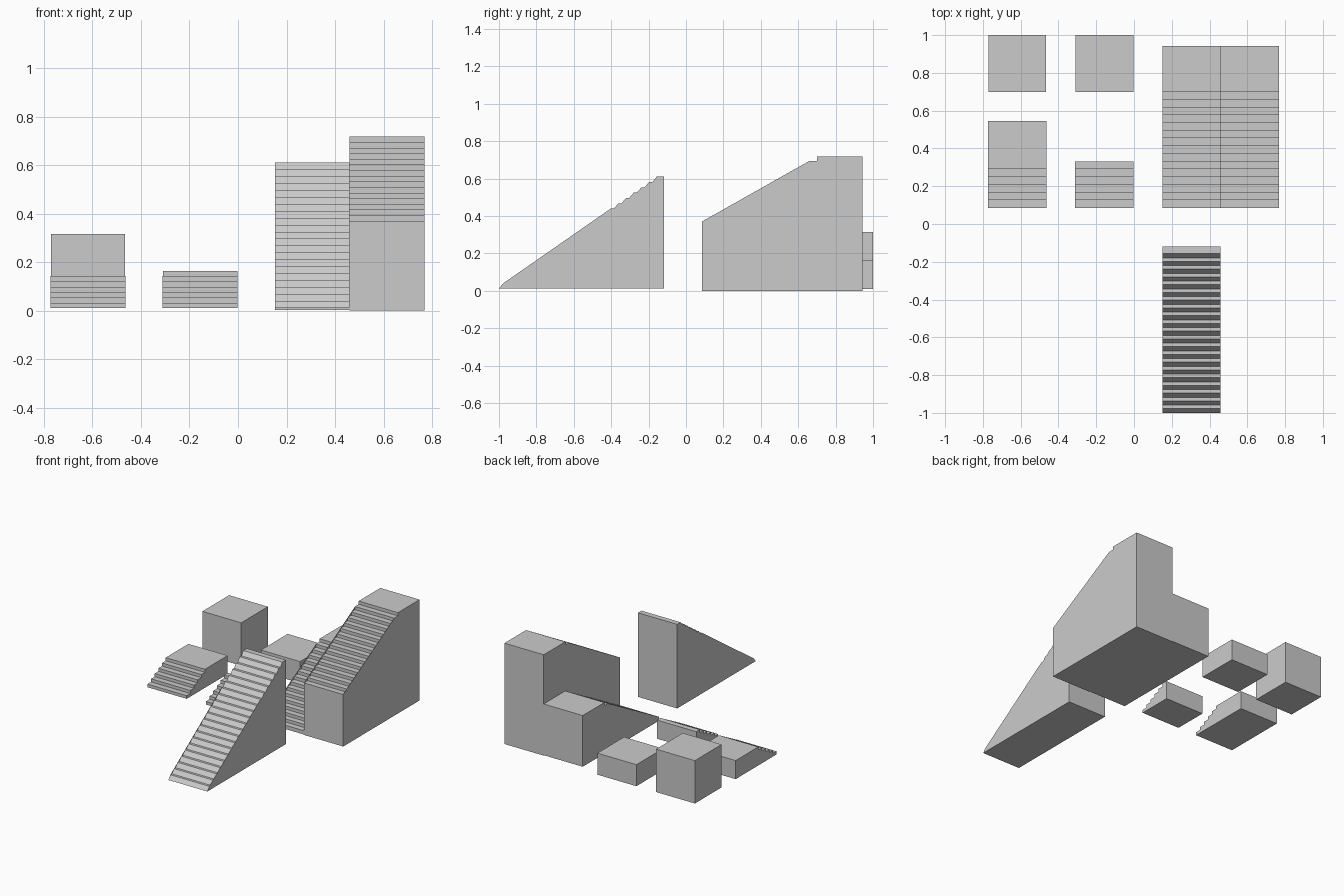
import bpy, bmesh

if "Cube" in bpy.data.objects:
    bpy.data.objects.remove(bpy.data.objects["Cube"])

grey = bpy.data.materials.new("plain_grey")
grey.diffuse_color = (0.6, 0.6, 0.6, 1)
grey.use_nodes = True
grey.node_tree.nodes["Principled BSDF"].inputs["Base Color"].default_value = grey.diffuse_color


def prism(name, x0, x1, path, side):
    """Sweep a closed (y, z) path across x, capped by its own side outline."""
    bm = bmesh.new()
    cache = {}

    def v(x, p):
        key = (x, round(p[0], 5), round(p[1], 5))
        if key not in cache:
            cache[key] = bm.verts.new((x, p[0], p[1]))
        return cache[key]

    for a, b in zip(path, path[1:] + path[:1]):
        bm.faces.new((v(x0, a), v(x0, b), v(x1, b), v(x1, a)))
    bm.faces.new([v(x0, p) for p in reversed(side)])
    bm.faces.new([v(x1, p) for p in side])
    bm.normal_update()
    # Wind every panel outwards: the first panel is the upright front
    if bm.faces[:][0].normal.y > 0:
        bmesh.ops.reverse_faces(bm, faces=bm.faces[:])
    # Side caps face away from the middle
    for f in bm.faces:
        f.normal_update()
        if abs(f.normal.x) > 0.9:
            mid = f.calc_center_median().x - (x0 + x1) / 2
            if f.normal.x * mid < 0:
                f.normal_flip()
    me = bpy.data.meshes.new(name)
    bm.to_mesh(me)
    bm.free()
    me.materials.append(grey)
    ob = bpy.data.objects.new(name, me)
    bpy.context.collection.objects.link(ob)


def stairs(name, x0, x1, y0, y1, z0, first, top, treads, run, slant=0.0, flush=0):
    """Steps rising along y; the lowest 'flush' notches are closed at the sides."""
    rise = (top - first) / treads
    steps = [(y0, z0)]
    nosings = []
    for i in range(treads + 1):
        y, z = y0 + i * run, first + i * rise
        if i:
            steps.append((y, z - rise))
        nosings.append((y + slant, z))
        steps.append(nosings[-1])
    end = [(y1, top), (y1, z0)]
    path = steps + end
    # Side outline skips the inner corners of the flush steps
    side = [p for i, p in enumerate(steps)
            if not (i >= 2 and i % 2 == 0 and i // 2 <= flush)] + end
    prism(name, x0, x1, path, side)


def block(name, x0, x1, y0, y1, z0, z1):
    path = [(y0, z0), (y0, z1), (y1, z1), (y1, z0)]
    prism(name, x0, x1, path, path)


# Plain blocks
block("full_block", -0.77, -0.465, 0.70, 1.0, 0.01, 0.315)
block("half_block", -0.31, -0.003, 0.70, 1.0, 0.01, 0.163)

# Short stairs with a deep and a shallow landing
stairs("short_stairs_deep", -0.772, -0.463, 0.085, 0.545, 0.01, 0.032, 0.142, 5, 0.041)
stairs("short_stairs_shallow", -0.312, -0.003, 0.085, 0.33, 0.01, 0.032, 0.142, 5, 0.041)

# Long lower and upper flights side by side
stairs("lower_flight", 0.152, 0.459, 0.085, 0.943, 0.003, 0.03, 0.367, 15, 0.041, flush=14)
stairs("upper_flight", 0.459, 0.768, 0.085, 0.943, 0.0, 0.37, 0.717, 15, 0.041, flush=14)

# Steep flight with sloping risers
stairs("steep_flight", 0.152, 0.459, -1.0, -0.118, 0.012, 0.04, 0.61, 20, 0.041,
       slant=0.023, flush=14)
